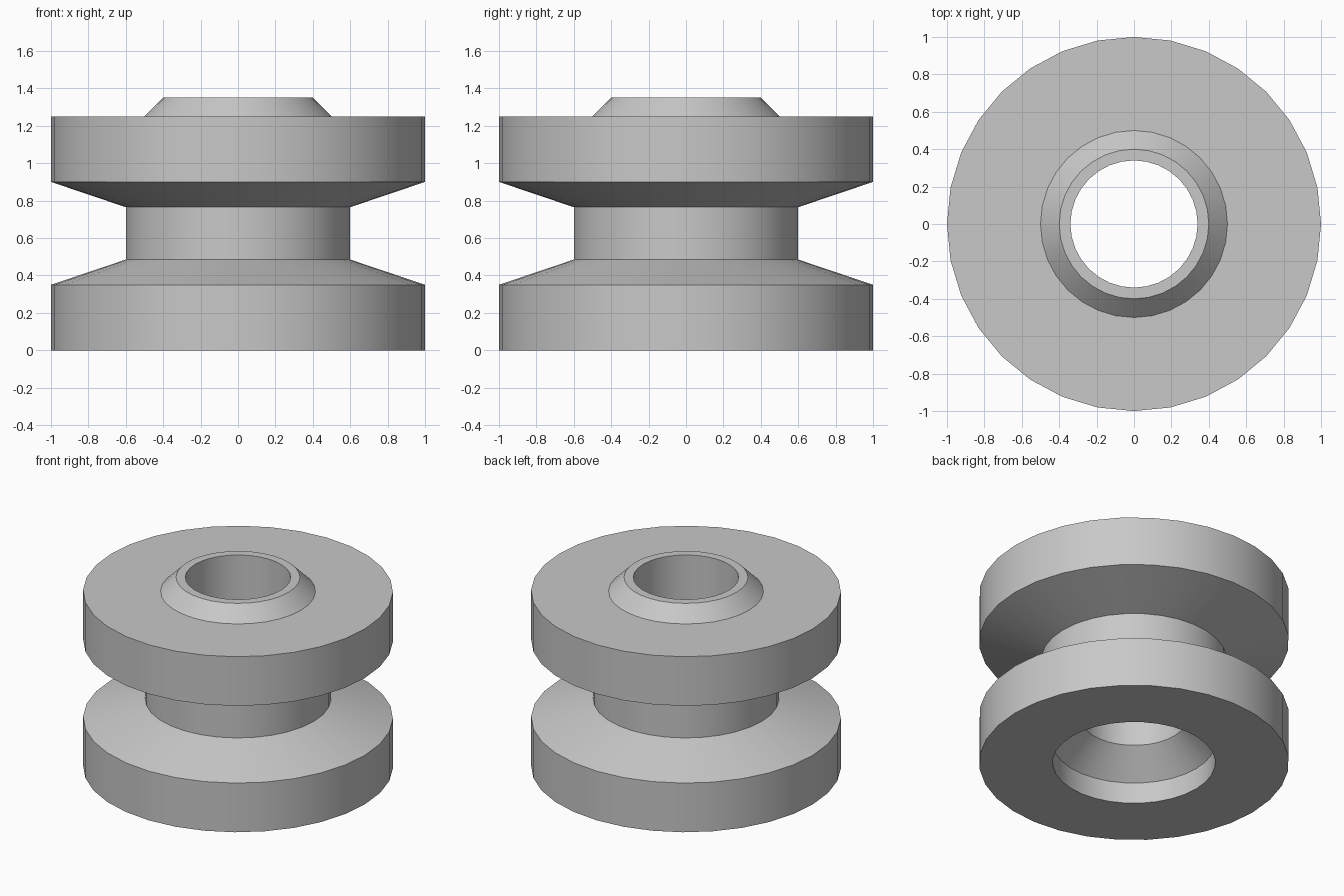
import bpy, bmesh, math
from mathutils import Vector

cube = bpy.data.objects.get("Cube")
if cube:
    bpy.data.objects.remove(cube, do_unlink=True)

SIDES = 32

# One plain grey material
grey = bpy.data.materials.new("grey")
grey.use_nodes = True
color = (0.58, 0.58, 0.58, 1.0)
grey.diffuse_color = color
grey.node_tree.nodes["Principled BSDF"].inputs["Base Color"].default_value = color


def lathe(name, profile, material):
    """Spin a closed (radius, height) profile around the z axis."""
    bm = bmesh.new()
    verts = [bm.verts.new((r, 0, z)) for r, z in profile]
    edges = [bm.edges.new((a, b)) for a, b in zip(verts, verts[1:] + verts[:1])]
    bmesh.ops.spin(bm, geom=verts + edges, cent=Vector(), axis=Vector((0, 0, 1)),
                   angle=math.tau, steps=SIDES, use_duplicate=False)
    bmesh.ops.remove_doubles(bm, verts=bm.verts[:], dist=0.0001)
    bmesh.ops.recalc_face_normals(bm, faces=bm.faces[:])
    mesh = bpy.data.meshes.new(name)
    bm.to_mesh(mesh)
    bm.free()
    mesh.materials.append(material)
    obj = bpy.data.objects.new(name, mesh)
    bpy.context.collection.objects.link(obj)
    return obj


# Closed section: grooved rim, raised collar, through bore, recessed underside
rim = [(1.0, 0.0), (1.0, 0.35), (0.6, 0.485), (0.6, 0.765), (1.0, 0.9), (1.0, 1.25)]
collar = [(0.5, 1.25), (0.4, 1.35), (0.34, 1.35)]
recess = [(0.34, 0.325), (0.525, 0.15), (0.525, 0.0)]
spool = lathe("grooved_spool", rim + collar + recess, grey)

# Smooth round walls, crisp profile corners
bpy.ops.object.select_all(action="DESELECT")
spool.select_set(True)
bpy.context.view_layer.objects.active = spool
bpy.ops.object.shade_smooth_by_angle(angle=math.radians(30))
